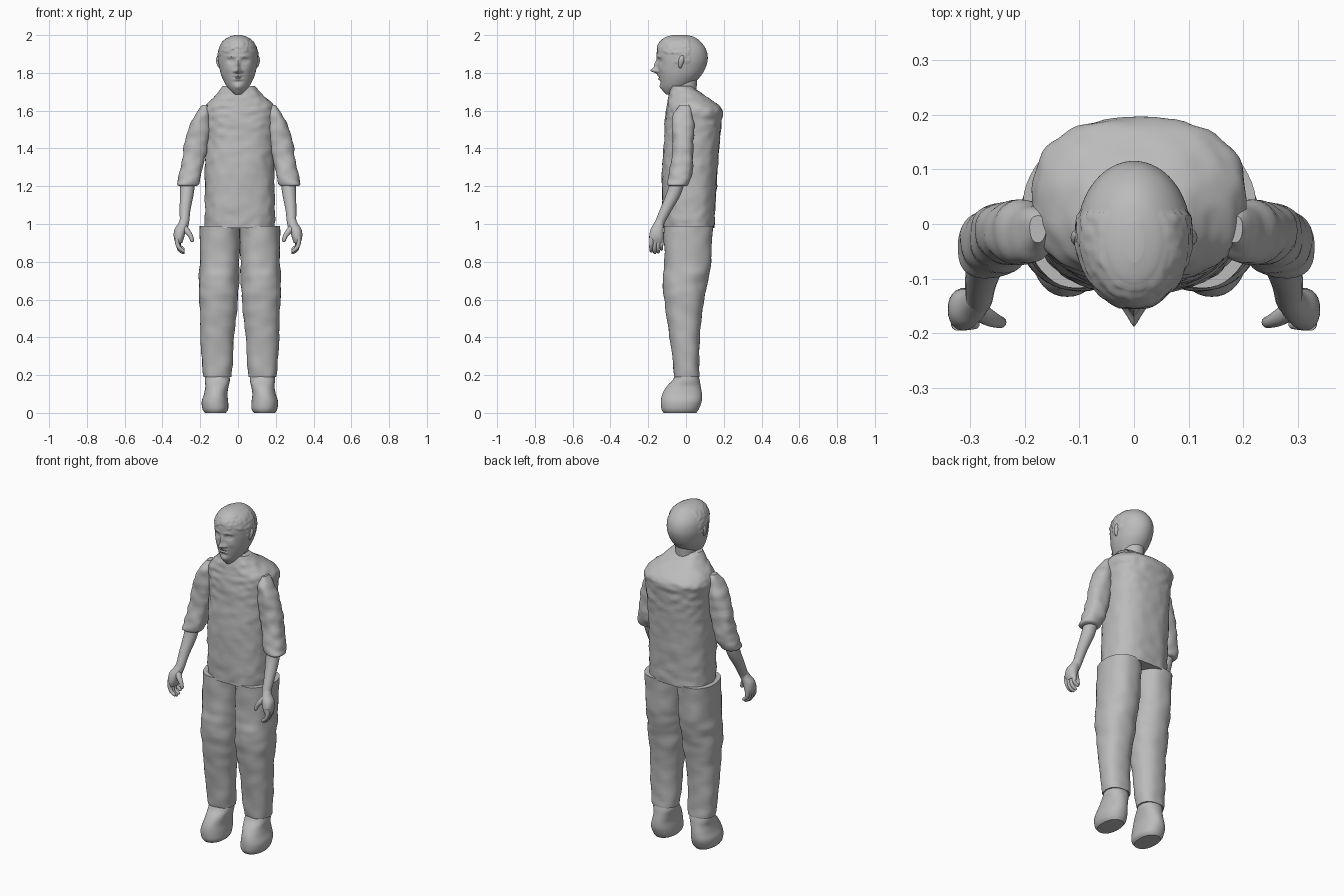
import bpy, bmesh, math
from mathutils import Vector, noise

default_cube = bpy.data.objects.get("Cube")
if default_cube:
    bpy.data.objects.remove(default_cube)

grey = bpy.data.materials.new("plain grey")
grey.use_nodes = True
tone = (0.5, 0.5, 0.5, 1)
grey.diffuse_color = tone
grey.node_tree.nodes["Principled BSDF"].inputs["Base Color"].default_value = tone


def finish(name, rows, sharp=40):
    """Skin a list of vertex rows into a closed, smooth shaded tube."""
    bm = bmesh.new()
    rows = [[bm.verts.new(co) for co in row] for row in rows]
    count = len(rows[0])
    for low, high in zip(rows, rows[1:]):
        for i in range(count):
            j = (i + 1) % count
            bm.faces.new((low[i], low[j], high[j], high[i]))
    bm.faces.new(rows[0])
    bm.faces.new(rows[-1])
    bmesh.ops.recalc_face_normals(bm, faces=bm.faces)
    mesh = bpy.data.meshes.new(name)
    bm.to_mesh(mesh)
    bm.free()
    mesh.materials.append(grey)
    mesh.shade_smooth()
    mesh.set_sharp_from_angle(angle=math.radians(sharp))
    obj = bpy.data.objects.new(name, mesh)
    bpy.context.collection.objects.link(obj)
    return obj


def smooth_rows(keys, steps):
    """Run a smooth curve through tuples of numbers."""
    out = []
    for i in range(len(keys) - 1):
        before, a, b = keys[max(i - 1, 0)], keys[i], keys[i + 1]
        after = keys[min(i + 2, len(keys) - 1)]
        for k in range(steps):
            t = k / steps
            out.append([q + t / 2 * (r - p + t * (2 * p - 5 * q + 4 * r - s
                        + t * (3 * (q - r) + s - p)))
                        for p, q, r, s in zip(before, a, b, after)])
    return out + [list(keys[-1])]


def loft(name, keys, segs=40, steps=5, power=2.3, sculpt=None, side=1, middle=0):
    """Stack rounded sections given as (z, x low, x high, y low, y high)."""
    rows = []
    for z, x0, x1, y0, y1 in smooth_rows(keys, steps):
        row = []
        for i in range(segs):
            c, s = (f(math.tau * i / segs) for f in (math.cos, math.sin))
            dx = math.copysign(abs(c) ** (2 / power), c)
            dy = math.copysign(abs(s) ** (2 / power), s)
            co = Vector(((x0 + x1 + (x1 - x0) * dx) / 2,
                         (y0 + y1 + (y1 - y0) * dy) / 2, z))
            if sculpt:
                co = sculpt(co, Vector((dx, dy, 0)))
            row.append((middle + side * co.x, co.y, co.z))
        rows.append(row)
    return finish(name, rows)


def limb(name, points, segs=12, steps=4, side=1):
    """Sweep a round section along points given as (x, y, z, radius)."""
    path = smooth_rows(points, steps)
    rows = []
    for i, (x, y, z, r) in enumerate(path):
        ahead = Vector(path[min(i + 1, len(path) - 1)][:3])
        tangent = (ahead - Vector(path[max(i - 1, 0)][:3])).normalized()
        u = tangent.cross(Vector((0, 1, 0))).normalized()
        v = tangent.cross(u)
        row = []
        for k in range(segs):
            a = math.tau * k / segs
            co = Vector((x, y, z)) + r * (u * math.cos(a) + v * math.sin(a))
            row.append((side * co.x, co.y, co.z))
        rows.append(row)
    return finish(name, rows, 60)


def cloth(amount, scale):
    """Rumple fabric in and out along the section direction."""
    def shift(co, out):
        return co + out * amount * noise.noise(Vector((co.x, co.y, co.z * 1.4)) * scale)
    return shift


# Vest: straight body with a sloping yoke up to the collar
loft("vest", [
    (.98, -.175, .195, -.12, .15), (1.1, -.175, .195, -.125, .155),
    (1.3, -.175, .192, -.125, .168), (1.45, -.173, .195, -.115, .18),
    (1.55, -.18, .2, -.11, .19), (1.6, -.185, .205, -.105, .193),
    (1.635, -.165, .185, -.1, .165), (1.68, -.12, .135, -.092, .1),
    (1.73, -.08, .088, -.082, .03)], 72, 8, 2.5, cloth(.006, 22))

# Facial relief: x, z, width, height, outward depth
features = [
    (0, 1.812, .014, .014, .036), (0, 1.84, .009, .025, .018),
    (.018, 1.808, .009, .008, .01), (.037, 1.864, .018, .012, -.013),
    (.037, 1.863, .01, .006, .007), (.035, 1.887, .026, .008, .005),
    (0, 1.786, .022, .006, .007), (0, 1.777, .024, .003, -.005),
    (0, 1.768, .019, .006, .007), (0, 1.752, .022, .006, -.005),
    (0, 1.725, .022, .014, .008), (.05, 1.82, .02, .02, .004)]


def face(co, out):
    """Push out the face at the front and thicken the hair elsewhere."""
    push = 0
    if co.y < -.05:
        for x, z, w, h, depth in features:
            push += depth * math.exp(-((abs(co.x) - x) / w) ** 2 - ((co.z - z) / h) ** 2)
    ragged = noise.noise(co * 40) * .02
    hair = co.z > 1.935 - abs(co.x) * .4 + ragged if co.y < -.06 else co.z > 1.85 + ragged
    if hair and co.z < 1.985 and co.y < .02:
        co = co + out * (.003 + .004 * noise.noise(co * 60))
    return co + Vector((0, -push, 0))


# Head, with the chin dipping in front of the collar
skull = [(1.685, .015, -.105, -.07), (1.705, .038, -.122, -.03),
         (1.735, .064, -.134, .03), (1.78, .086, -.143, .075),
         (1.82, .097, -.148, .1), (1.87, .104, -.153, .115),
         (1.92, .101, -.154, .108), (1.96, .083, -.14, .082),
         (1.988, .052, -.11, .047), (2, .018, -.07, .005)]
loft("head", [(z, -w, w, lo, hi) for z, w, lo, hi in skull], 96, 9, 2, face)
loft("neck", [(1.64, -.055, .06, -.07, .05), (1.77, -.055, .06, -.07, .06)], 32, 3, 2)

for side, label in ((-1, "right"), (1, "left")):
    # Trouser leg, narrowing to the ankle
    loft(label + "_trouser_leg", [
        (.19, .045, .193, -.06, .07), (.215, .042, .198, -.065, .072),
        (.4, .03, .207, -.086, .072), (.55, .013, .212, -.108, .088),
        (.66, .007, .217, -.122, .107), (.72, .004, .217, -.12, .118),
        (.8, .002, .213, -.115, .132), (.99, 0, .213, -.115, .145)],
        44, 7, 2.3, cloth(.006, 13), side, .01)
    # Shoe, with a bulging toe and flat sole
    loft(label + "_shoe", [
        (0, .075, .185, -.118, .055), (.02, .062, .198, -.13, .068),
        (.06, .062, .202, -.133, .083), (.1, .066, .19, -.125, .084),
        (.14, .06, .183, -.102, .078), (.175, .053, .186, -.07, .072),
        (.22, .06, .18, -.05, .06)], 40, 5, 2.2, None, side, .01)
    # Sleeve, rolled just below the elbow
    loft(label + "_sleeve", [
        (1.2, .225, .315, -.088, .0), (1.21, .21, .328, -.098, .012),
        (1.24, .203, .322, -.097, .028), (1.3, .19, .307, -.085, .036),
        (1.4, .165, .29, -.073, .042), (1.5, .15, .268, -.072, .042),
        (1.57, .147, .235, -.068, .038), (1.61, .158, .212, -.05, .025),
        (1.63, .165, .198, -.038, .014)], 40, 6, 2.3, cloth(.008, 16), side, .004)
    # Forearm
    limb(label + "_forearm", [
        (.265, -.04, 1.25, .04), (.27, -.062, 1.17, .037),
        (.28, -.105, 1.08, .029), (.284, -.138, 1.01, .025),
        (.295, -.15, .97, .025)], 20, 4, side)
    # Palm
    loft(label + "_palm", [
        (.9, .295, .33, -.188, -.122), (.93, .285, .34, -.195, -.118),
        (.97, .274, .337, -.188, -.118), (1, .266, .318, -.172, -.118),
        (1.03, .264, .304, -.155, -.115)], 24, 4, 2.2, None, side)
    # Curled fingers, fanned front to back, and the thumb
    for i, finger in enumerate(("index", "middle", "ring", "little")):
        y, drop = -.183 + i * .018, (.0, -.008, -.004, .01)[i]
        limb(f"{label}_{finger}_finger", [
            (.322 - i * .003, y, .935, .012), (.322 - i * .003, y, .9, .012),
            (.31, y - .002, .873 + drop, .01), (.29, y, .857 + drop, .009),
            (.283, y, .854 + drop, .004)], 10, 3, side)
    limb(label + "_thumb", [
        (.29, -.155, .985, .018), (.268, -.17, .96, .016),
        (.25, -.178, .935, .012), (.243, -.18, .912, .01),
        (.242, -.18, .904, .004)], 12, 3, side)
    # Ear, a flattened disc on the side of the head
    limb(label + "_ear", [
        (.088, -.03, 1.825, .007), (.098, -.03, 1.84, .011),
        (.1, -.025, 1.865, .016), (.098, -.02, 1.885, .013),
        (.092, -.02, 1.893, .005)], 14, 4, side)
